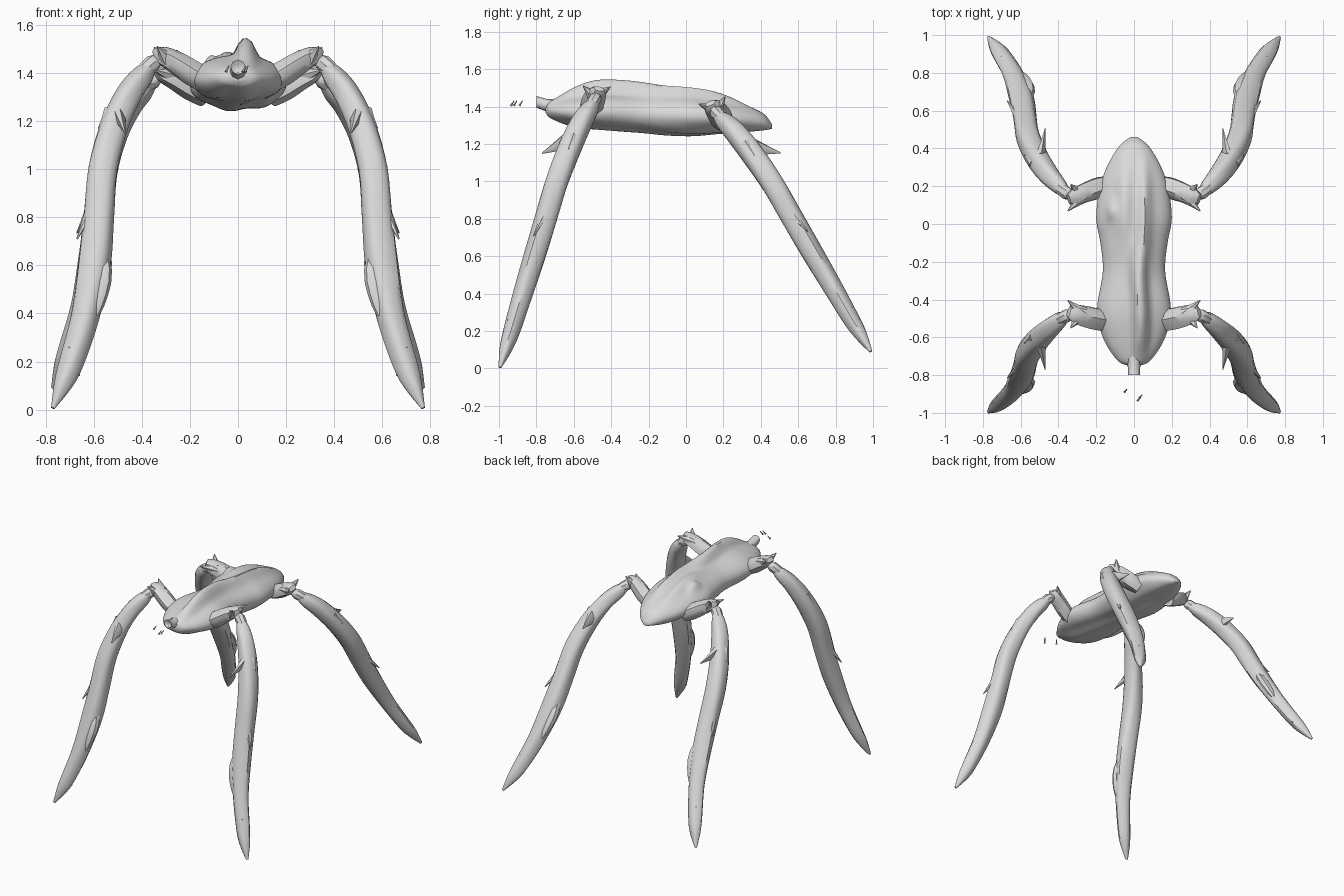
import bpy
import bmesh
import math
from mathutils import Vector, Matrix

old = bpy.data.objects.get("Cube")
if old:
    bpy.data.objects.remove(old, do_unlink=True)

grey = bpy.data.materials.new("plain_grey")
grey.use_nodes = True
colour = (0.7, 0.7, 0.7, 1)
grey.diffuse_color = colour
grey.node_tree.nodes["Principled BSDF"].inputs["Base Color"].default_value = colour


def smooth_path(stations, steps):
    """Catmull-Rom interpolation through a list of equal-length tuples."""
    padded = [stations[0]] + list(stations) + [stations[-1]]
    result = []
    for a, b, c, d in zip(padded, padded[1:], padded[2:], padded[3:]):
        for i in range(steps):
            t = i / steps
            result.append([q + t / 2 * (r - p + t * (2 * p - 5 * q + 4 * r - s + t * (3 * (q - r) + s - p)))
                           for p, q, r, s in zip(a, b, c, d)])
    result.append(list(stations[-1]))
    return result


def loft(name, rings, mirrored=False, angle=50):
    """Skin a list of point rings and cap both ends."""
    bm = bmesh.new()
    loops = [[bm.verts.new(p) for p in ring] for ring in rings]
    count = len(loops[0])
    for low, high in zip(loops, loops[1:]):
        for i in range(count):
            j = (i + 1) % count
            bm.faces.new((low[i], low[j], high[j], high[i]))
    bm.faces.new(loops[0])
    bm.faces.new(loops[-1])
    bmesh.ops.recalc_face_normals(bm, faces=bm.faces)
    mesh = bpy.data.meshes.new(name)
    bm.to_mesh(mesh)
    bm.free()
    mesh.materials.append(grey)
    obj = bpy.data.objects.new(name, mesh)
    bpy.context.collection.objects.link(obj)
    bpy.ops.object.select_all(action='DESELECT')
    obj.select_set(True)
    bpy.context.view_layer.objects.active = obj
    bpy.ops.object.shade_smooth_by_angle(angle=math.radians(angle))
    if mirrored:
        obj.modifiers.new("Mirror", 'MIRROR')


def limb(name, stations, place, sides=12, steps=4, ridge=0.0, mirrored=True):
    """Loft along stations of x, y, z, side radius and depth radius."""
    path = smooth_path(stations, steps)
    points = [Vector(s[:3]) for s in path]
    rings = []
    for k, (p, s) in enumerate(zip(points, path)):
        tangent = points[min(k + 1, len(points) - 1)] - points[max(k - 1, 0)]
        u = tangent.cross(Vector((0, 1, 0))).normalized()
        v = tangent.cross(u).normalized()
        ring = []
        for i in range(sides):
            a = math.tau * i / sides
            r = 1 + ridge * math.cos(4 * a + 0.2 * k)
            ring.append(place @ (p + r * (u * s[3] * math.cos(a) + v * s[4] * math.sin(a))))
        rings.append(ring)
    loft(name, rings, mirrored, 40)


def spike(name, base, tip, radius, place, flat=1.0, mirrored=True):
    mid = [(a + b) / 2 for a, b in zip(base, tip)]
    limb(name, [(*base, radius, radius * flat), (*mid, radius * 0.5, radius * 0.5 * flat),
                (*tip, 0.003, 0.003)], place, 6, 2, 0, mirrored)


def bump(value, centre, width, power=2):
    return math.exp(-abs((value - centre) / width) ** power)


# Body: y, half width, base top, bottom
body_stations = [
    (-0.75, 0.03, 1.40, 1.365), (-0.72, 0.09, 1.425, 1.335), (-0.6, 0.165, 1.455, 1.295),
    (-0.45, 0.195, 1.475, 1.28), (-0.25, 0.165, 1.465, 1.265), (-0.1, 0.178, 1.465, 1.25),
    (0.03, 0.20, 1.462, 1.245), (0.18, 0.183, 1.44, 1.255), (0.3, 0.145, 1.41, 1.26),
    (0.41, 0.08, 1.365, 1.27), (0.46, 0.02, 1.305, 1.28)]

body_rings = []
for y, half, top, bottom in smooth_path(body_stations, 6):
    middle = bottom + 0.48 * (top - bottom)
    fade = min(1, half / 0.15)
    ring = []
    for i in range(64):
        a = math.tau * i / 64
        x, rise = half * math.cos(a), math.sin(a)
        z = middle + rise * (top - middle if rise > 0 else middle - bottom)
        if rise > 0:
            # Wavy dorsal crest, rear folds and a wart
            crest = 0.03 + 0.008 * math.sin(9 * y)
            z += fade * rise * (0.073 * bump(x, crest, 0.04, 3) * bump(y, -0.4, 0.27, 3)
                                + 0.045 * bump(x, 0.055, 0.035) * bump(y, 0.03, 0.27, 3)
                                + 0.035 * bump(x, -0.05, 0.045) * bump(y, 0.1, 0.2)
                                + 0.045 * bump(x, -0.12, 0.025) * bump(y, 0.07, 0.05))
        else:
            z += 0.006 * fade * math.sin(40 * x + 5 * y) * -rise
        ring.append((x, y, z))
    body_rings.append(ring)
loft("body", body_rings)

# Snout tube and the loose slivers ahead of it
snout_rings = []
for y, z, r in ((-0.68, 1.39, 0.05), (-0.74, 1.405, 0.034), (-0.80, 1.425, 0.031), (-0.79, 1.42, 0.018)):
    snout_rings.append([(r * math.cos(math.tau * i / 8), y, z + r * math.sin(math.tau * i / 8))
                        for i in range(8)])
loft("snout", snout_rings)
front = Matrix.Identity(4)
for x, y in ((-0.05, -0.89), (0.02, -0.935), (0.03, -0.92)):
    spike("loose_sliver", (x, y, 1.405), (x + 0.012, y + 0.015, 1.43), 0.007, front, 1, False)

# Legs: the hind pair is the front pair flipped in y and swung outwards
hip = Vector((0, -0.47, 1.45))
hind_hip = Vector((0, 0.145, 1.375))
hind = (Matrix.Translation(hind_hip) @ Matrix.Rotation(math.radians(13.3), 4, 'X')
        @ Matrix.Diagonal((1, -1, 1, 1)) @ Matrix.Translation(-hip))

leg = [(0.365, -0.49, 1.425, 0.028, 0.028), (0.40, -0.515, 1.385, 0.045, 0.046),
       (0.455, -0.56, 1.31, 0.054, 0.056), (0.515, -0.62, 1.18, 0.06, 0.062),
       (0.562, -0.69, 1.0, 0.064, 0.064), (0.578, -0.75, 0.8, 0.065, 0.062),
       (0.597, -0.81, 0.6, 0.067, 0.058), (0.637, -0.878, 0.38, 0.056, 0.05),
       (0.695, -0.935, 0.19, 0.048, 0.042), (0.73, -0.965, 0.1, 0.036, 0.032),
       (0.77, -0.995, 0.006, 0.008, 0.008)]
coxa = [(0.13, -0.515, 1.365, 0.045, 0.045), (0.19, -0.505, 1.4, 0.05, 0.058),
        (0.26, -0.49, 1.445, 0.046, 0.056), (0.315, -0.475, 1.475, 0.038, 0.048),
        (0.345, -0.465, 1.495, 0.015, 0.03)]
joint = [(0.33, -0.475, 1.455, 0.02, 0.02), (0.355, -0.485, 1.44, 0.036, 0.036),
         (0.40, -0.51, 1.40, 0.03, 0.03)]
fin = [(0.585, -0.76, 0.75, 0.01, 0.01), (0.56, -0.835, 0.58, 0.036, 0.03),
       (0.585, -0.875, 0.44, 0.03, 0.025), (0.62, -0.89, 0.34, 0.008, 0.008)]
# Thorns: base, tip, radius, flatness
thorns = [((0.49, -0.64, 1.21), (0.47, -0.77, 1.15), 0.025, 2),
          ((0.6, -0.74, 0.85), (0.67, -0.815, 0.71), 0.03, 1),
          ((0.53, -0.6, 1.24), (0.58, -0.63, 1.17), 0.03, 1),
          ((0.27, -0.475, 1.46), (0.35, -0.405, 1.505), 0.04, 1),
          ((0.30, -0.5, 1.46), (0.335, -0.55, 1.51), 0.035, 1),
          ((0.685, -0.93, 0.26), (0.66, -0.95, 0.14), 0.035, 0.8)]

for pair, place in (("front", front), ("hind", hind)):
    limb(pair + "_leg", leg, place, 16, 4, 0.06)
    limb(pair + "_coxa", coxa, place, 10, 3, 0.08)
    limb(pair + "_joint", joint, place, 8, 2)
    limb(pair + "_fin", fin, place, 8, 3)
    for base, tip, radius, flat in thorns:
        spike(pair + "_thorn", base, tip, radius, place, flat)
